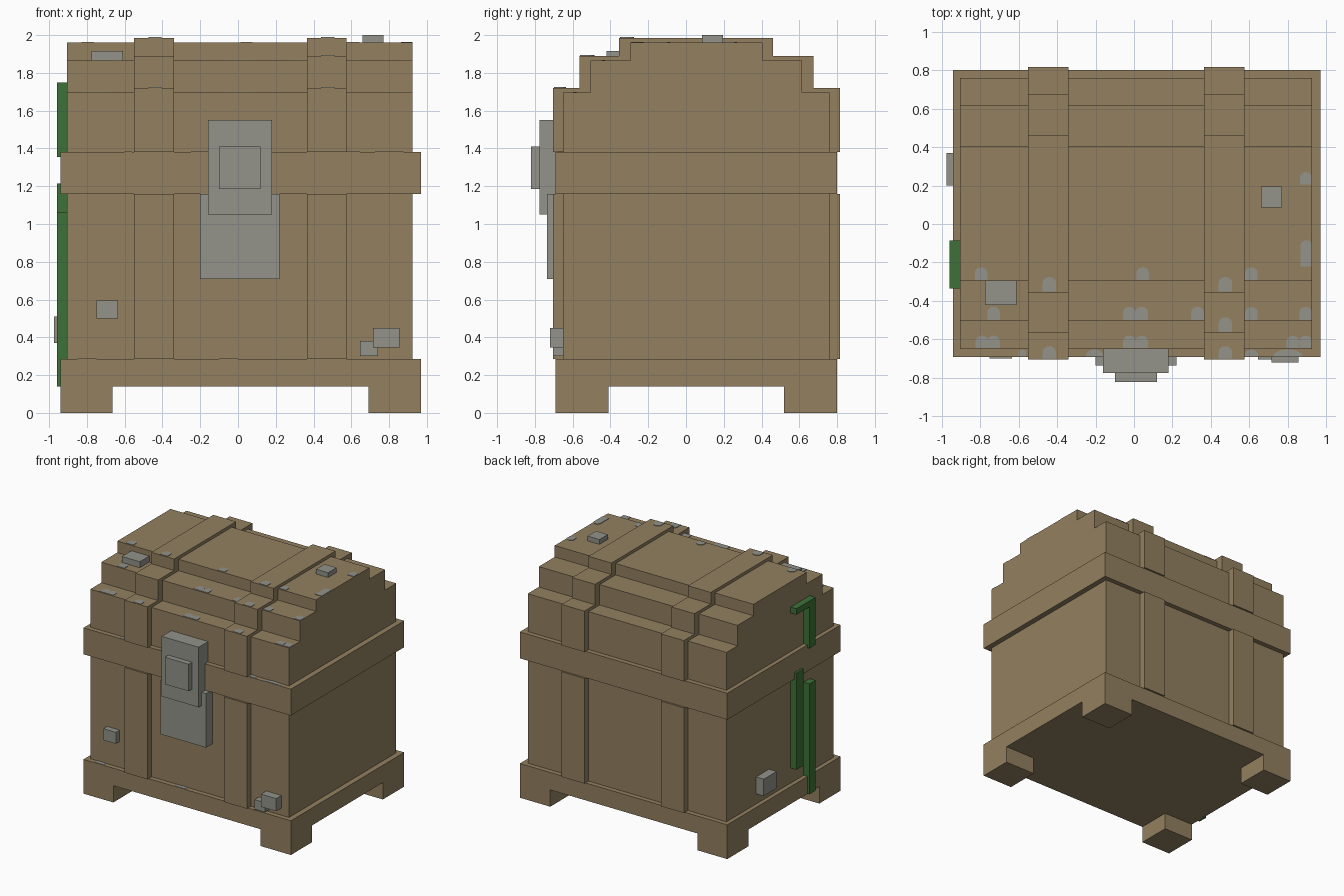
import bpy
import bmesh
import math

cube = bpy.data.objects.get("Cube")
if cube:
    bpy.data.objects.remove(cube, do_unlink=True)


def material(name, rgb):
    m = bpy.data.materials.new(name)
    m.use_nodes = True
    m.diffuse_color = (*rgb, 1)
    m.node_tree.nodes["Principled BSDF"].inputs["Base Color"].default_value = (*rgb, 1)
    return m


WOOD = material("weathered_wood", (0.292, 0.216, 0.117))
STONE = material("pale_stone", (0.292, 0.292, 0.258))
GREEN = material("vine_green", (0.048, 0.165, 0.038))


def prism(name, points, offset, mat):
    """Extrude a planar outline along an offset vector."""
    bm = bmesh.new()
    face = bm.faces.new([bm.verts.new(p) for p in points])
    top = bmesh.ops.extrude_face_region(bm, geom=[face])
    verts = [g for g in top["geom"] if isinstance(g, bmesh.types.BMVert)]
    bmesh.ops.translate(bm, verts=verts, vec=offset)
    bmesh.ops.recalc_face_normals(bm, faces=bm.faces)
    mesh = bpy.data.meshes.new(name)
    bm.to_mesh(mesh)
    bm.free()
    mesh.materials.append(mat)
    ob = bpy.data.objects.new(name, mesh)
    bpy.context.collection.objects.link(ob)
    return ob


def box(name, x, y, z, mat=WOOD):
    outline = [(x[0], y[0], z[0]), (x[1], y[0], z[0]), (x[1], y[1], z[0]), (x[0], y[1], z[0])]
    return prism(name, outline, (0, 0, z[1] - z[0]), mat)


def stepped(name, x, tiers, bottom):
    """Stepped lid section; each tier is (front y, back y, top z)."""
    front, back, z = [], [], bottom
    for y0, y1, top in tiers:
        front += [(x[0], y0, z), (x[0], y0, top)]
        back += [(x[0], y1, z), (x[0], y1, top)]
        z = top
    return prism(name, front + back[::-1], (x[1] - x[0], 0, 0), WOOD)


def patch(x, y0, y1, width, z):
    """Thin arched lichen patch on a ledge, flat towards the front."""
    r = width / 2
    h = min(r, y1 - y0)
    arc = [math.pi * i / 8 for i in range(9)]
    outline = [(x - r, y0, z), (x + r, y0, z)]
    outline += [(x + r * math.cos(a), y1 - h * 0.9 + h * 0.9 * math.sin(a), z) for a in arc]
    prism("lichen_patch", outline, (0, 0, 0.004), STONE)


# Chest body, base and rim
BODY_X, RIM_X, RIM_Y = (-0.905, 0.925), (-0.94, 0.97), (-0.69, 0.80)
box("chest_body", BODY_X, (-0.65, 0.76), (0.27, 1.18))
box("base_frame", RIM_X, RIM_Y, (0.14, 0.285))
box("rim_band", RIM_X, RIM_Y, (1.16, 1.38))
for side, x in (("right", (-0.94, -0.665)), ("left", (0.69, 0.97))):
    for end, y in (("front", (-0.69, -0.41)), ("back", (0.52, 0.80))):
        box(f"{end}_{side}_foot", x, y, (0, 0.14))

# Lid and straps
stepped("stepped_lid", BODY_X,
        [(-0.65, 0.76, 1.695), (-0.505, 0.615, 1.865), (-0.295, 0.405, 1.96)], 1.38)
for side, x in (("right", (-0.55, -0.34)), ("left", (0.365, 0.575))):
    stepped(f"{side}_lid_strap", x,
            [(-0.705, 0.815, 1.72), (-0.565, 0.675, 1.89), (-0.355, 0.46, 1.985)], 1.38)
    box(f"{side}_body_strap", x, (-0.705, 0.815), (0.285, 1.16))

# Latch
box("latch_lower_plate", (-0.20, 0.22), (-0.735, -0.64), (0.71, 1.16), STONE)
box("latch_upper_plate", (-0.16, 0.18), (-0.775, -0.64), (1.05, 1.55), STONE)
box("latch_knob", (-0.10, 0.12), (-0.82, -0.77), (1.185, 1.41), STONE)

# Loose stones stuck to the chest
box("front_right_stone", (-0.75, -0.635), (-0.70, -0.65), (0.50, 0.595), STONE)
box("front_left_stone", (0.715, 0.855), (-0.72, -0.65), (0.345, 0.45), STONE)
box("front_left_pebble", (0.645, 0.74), (-0.705, -0.65), (0.30, 0.38), STONE)
box("lid_left_stone", (0.66, 0.77), (0.085, 0.195), (1.96, 2.0), STONE)
box("lid_right_stone", (-0.775, -0.61), (-0.42, -0.29), (1.865, 1.915), STONE)
box("side_stone", (-0.975, -0.90), (0.20, 0.37), (0.37, 0.51), STONE)

# Vines on the right side
VINE_X = (-0.958, -0.90)
box("upper_vine", VINE_X, (-0.335, -0.255), (1.355, 1.75), GREEN)
box("upper_vine_tip", VINE_X, (-0.255, -0.085), (1.70, 1.75), GREEN)
box("lower_front_vine", VINE_X, (-0.335, -0.255), (0.14, 1.06), GREEN)
box("lower_back_vine", VINE_X, (-0.175, -0.085), (0.41, 1.215), GREEN)

# Lichen on the lid ledges, tier by tier
for x in (-0.795, 0.045, 0.61):
    patch(x, -0.29, -0.225, 0.065, 1.96)
patch(0.895, -0.22, -0.085, 0.06, 1.96)
patch(0.893, 0.205, 0.27, 0.06, 1.96)
for x in (-0.73, -0.025, 0.04, 0.33, 0.61, 0.892):
    patch(x, -0.50, -0.43, 0.065, 1.865)
for x in (-0.79, -0.73, -0.025, 0.04, 0.825, 0.892):
    patch(x, -0.645, -0.58, 0.065, 1.695)
for x in (-0.44, 0.475):
    patch(x, -0.35, -0.275, 0.07, 1.985)
    patch(x, -0.70, -0.635, 0.07, 1.72)
patch(0.475, -0.56, -0.485, 0.07, 1.89)
for x, w in ((-0.205, 0.09), (-0.58, 0.04), (0.61, 0.07), (0.80, 0.15)):
    patch(x, -0.688, -0.652, w, 1.38)
for x in (-0.80, -0.05):
    patch(x, -0.688, -0.652, 0.1, 0.285)
